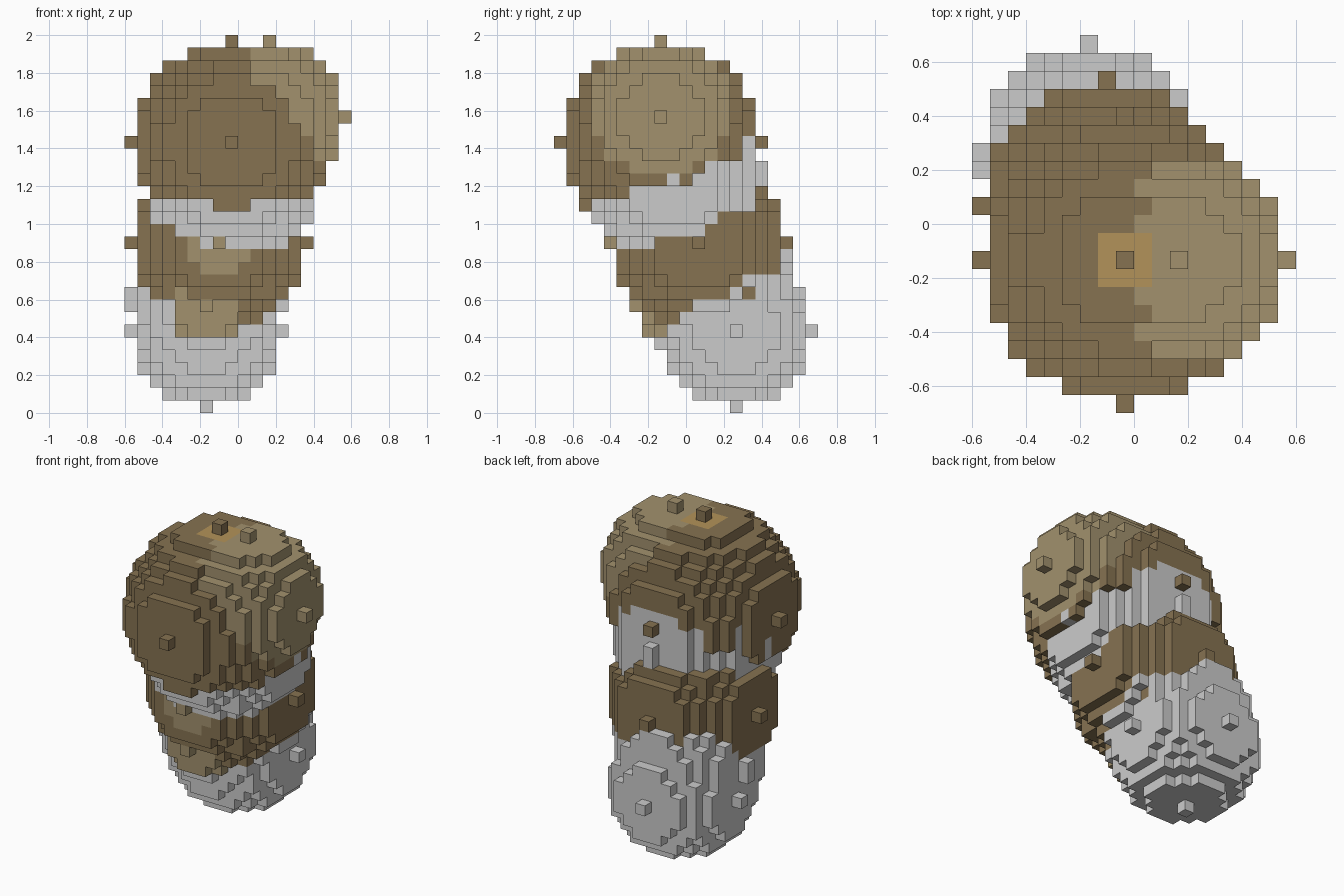
import bpy, bmesh
from mathutils import Vector

if "Cube" in bpy.data.objects:
    bpy.data.objects.remove(bpy.data.objects["Cube"])

V = 2 / 30                        # cube size
ORIGIN = Vector((-0.6, -0.7, 0))  # corner of the cube grid

# Stacked block balls, later ones repaint earlier ones: part, centre cell, radius
BALLS = [
    ("lower_ball", (6, 14, 6), 6),
    ("lower_ball", (6, 13, 8), 6), ("lower_ball", (6, 13, 9), 6),
    ("lower_ball", (7, 12, 11), 6), ("lower_ball", (7, 12, 12), 6),
    ("middle_ball", (7, 11, 13), 7),
    ("lower_front_patch", (6, 9, 8), 3),
    ("upper_front_patch", (7, 7, 13), 3),
    ("top_ball", (8, 8, 21), 8),
    ("neck_ring", (8, 9, 18), 7), ("neck_ring", (8, 9, 19), 7),
    ("side_ball", (11, 8, 23), 6),
]

BROWN, TAN, ORANGE = (0.24, 0.17, 0.083, 1), (0.36, 0.285, 0.155, 1), (0.45, 0.29, 0.10, 1)
COLOURS = {"middle_ball": BROWN, "top_ball": BROWN, "side_ball": TAN,
           "lower_front_patch": TAN, "upper_front_patch": TAN, "crown_patch": ORANGE}


def ball_cells(c, r):
    span = range(-r, r + 1)
    return [(c[0] + i, c[1] + j, c[2] + k) for i in span for j in span for k in span
            if i * i + j * j + k * k <= r * r]


cells = {}
for part, centre, radius in BALLS:
    for cell in ball_cells(centre, radius):
        cells[cell] = part

# Small square patch on the crown, around the top knob
for i in (7, 8, 9):
    for j in (7, 8, 9):
        cells[(i, j, 28)] = "crown_patch"

# Flood the outside so only faces open to the air are built
todo, outside = [(-1, -1, -1)], {(-1, -1, -1)}
STEPS = [tuple(s if a == ax else 0 for a in range(3)) for ax in range(3) for s in (-1, 1)]
while todo:
    p = todo.pop()
    for d in STEPS:
        q = tuple(p[a] + d[a] for a in range(3))
        if q not in outside and q not in cells and all(-1 <= n <= 31 for n in q):
            outside.add(q)
            todo.append(q)


def build_part(name):
    bm, verts = bmesh.new(), {}

    def corner(key):
        if key not in verts:
            verts[key] = bm.verts.new(ORIGIN + Vector(key) * V)
        return verts[key]

    for cell, part in cells.items():
        if part != name:
            continue
        for d in STEPS:
            if tuple(cell[a] + d[a] for a in range(3)) not in outside:
                continue
            ax = next(a for a in range(3) if d[a])
            u, w = (ax + 1) % 3, (ax + 2) % 3
            loop = []
            for du, dw in ((0, 0), (1, 0), (1, 1), (0, 1)):
                key = list(cell)
                key[ax] += d[ax] > 0
                key[u] += du
                key[w] += dw
                loop.append(corner(tuple(key)))
            bm.faces.new(loop if d[ax] > 0 else loop[::-1])
    mesh = bpy.data.meshes.new(name)
    bm.to_mesh(mesh)
    bm.free()
    obj = bpy.data.objects.new(name, mesh)
    bpy.context.collection.objects.link(obj)
    if name in COLOURS:
        mat = bpy.data.materials.new(name + "_colour")
        mat.diffuse_color = COLOURS[name]
        mat.use_nodes = True
        mat.node_tree.nodes["Principled BSDF"].inputs["Base Color"].default_value = mat.diffuse_color
        mesh.materials.append(mat)


for name in sorted(set(cells.values())):
    build_part(name)
